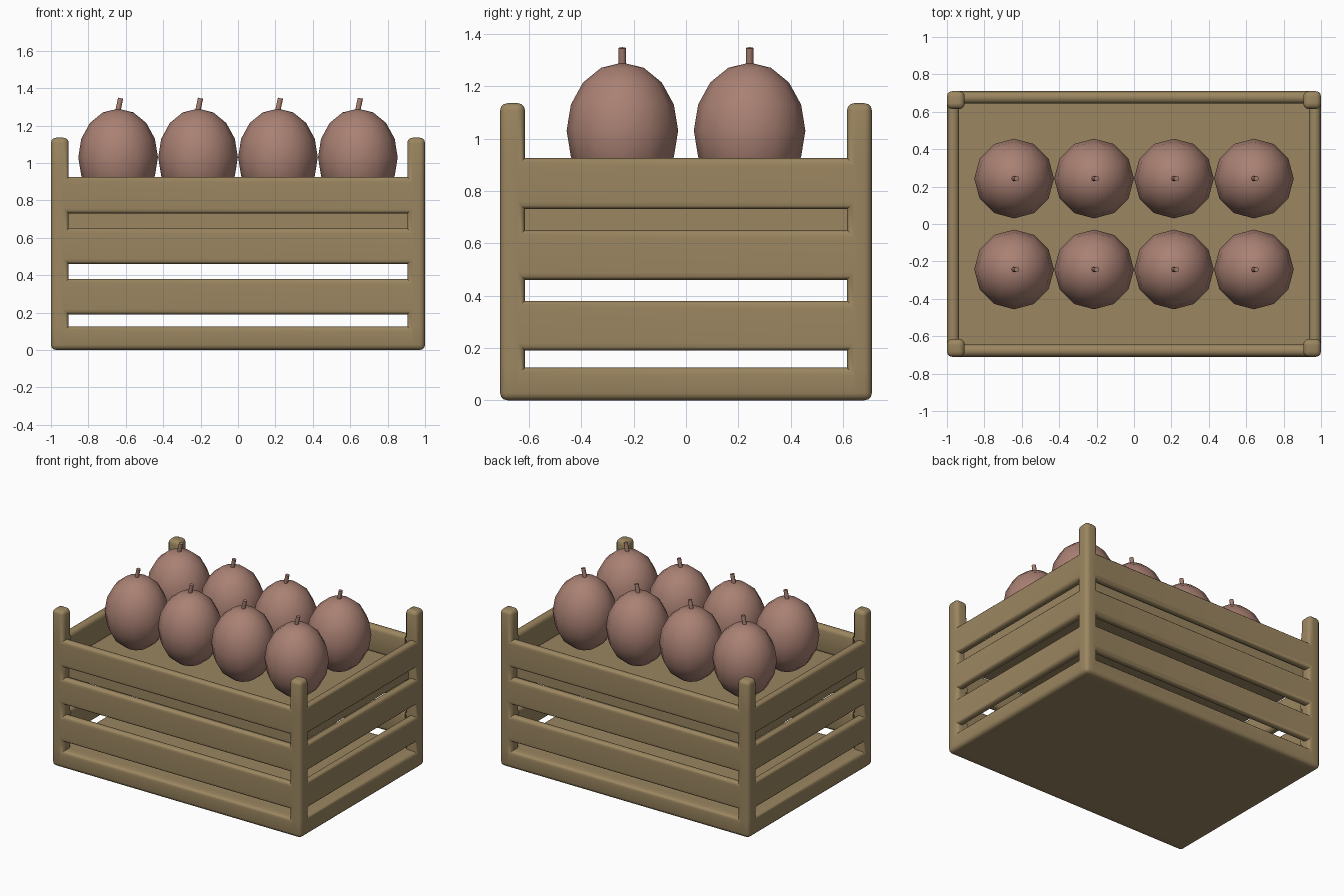
import bpy, bmesh, math
from mathutils import Matrix

if "Cube" in bpy.data.objects:
    bpy.data.objects.remove(bpy.data.objects["Cube"])


def material(name, rgb):
    m = bpy.data.materials.new(name)
    m.diffuse_color = (*rgb, 1)
    m.use_nodes = True
    m.node_tree.nodes["Principled BSDF"].inputs["Base Color"].default_value = m.diffuse_color
    return m


wood = material("wood", (0.328, 0.238, 0.117))
fruit_skin = material("fruit_skin", (0.40, 0.218, 0.172))


def add_object(name, bm, mat, angle):
    mesh = bpy.data.meshes.new(name)
    bm.to_mesh(mesh)
    bm.free()
    mesh.materials.append(mat)
    ob = bpy.data.objects.new(name, mesh)
    bpy.context.collection.objects.link(ob)
    bpy.ops.object.select_all(action='DESELECT')
    ob.select_set(True)
    bpy.context.view_layer.objects.active = ob
    bpy.ops.object.shade_smooth_by_angle(angle=math.radians(angle))
    return ob


# Crate frame: solid cells between break planes give one welded body
XS = [-1, -0.935, -0.905, 0.905, 0.935, 1]
YS = [-0.71, -0.645, -0.615, 0.615, 0.645, 0.71]
ZS = [0, 0.125, 0.19, 0.38, 0.46, 0.65, 0.73, 0.925, 1.135]


def solid(i, j, k):
    if not (0 <= i < 5 and 0 <= j < 5 and 0 <= k < 8):
        return False
    base = k == 0
    post = i != 2 and j != 2
    slat = k in (2, 4, 6) and (i in (0, 4) or j in (0, 4))
    return base or post or slat


bm = bmesh.new()
cache = {}


def vert(i, j, k):
    if (i, j, k) not in cache:
        cache[i, j, k] = bm.verts.new((XS[i], YS[j], ZS[k]))
    return cache[i, j, k]


for i in range(5):
    for j in range(5):
        for k in range(8):
            if not solid(i, j, k):
                continue
            for axis in range(3):
                for side in (0, 1):
                    n = [i, j, k]
                    n[axis] += 1 if side else -1
                    if solid(*n):
                        continue
                    u, v = (axis + 1) % 3, (axis + 2) % 3
                    loop = []
                    for a, b in ((0, 0), (1, 0), (1, 1), (0, 1)):
                        c = [i, j, k]
                        c[axis] += side
                        c[u] += a
                        c[v] += b
                        loop.append(vert(*c))
                    bm.faces.new(loop if side else loop[::-1])

bmesh.ops.dissolve_limit(bm, angle_limit=0.01, verts=bm.verts[:], edges=bm.edges[:])
bm.normal_update()
# Round the outward edges only
convex = [e for e in bm.edges
          if len(e.link_faces) == 2 and e.calc_face_angle_signed() > 0.5]
bmesh.ops.bevel(bm, geom=convex, offset=0.028, offset_type='OFFSET', segments=3,
                profile=0.5, affect='EDGES', clamp_overlap=True)
add_object("crate_frame", bm, wood, 35)

# Raised floor that carries the fruit
bm = bmesh.new()
bmesh.ops.create_cube(bm, size=1, matrix=Matrix.Translation((0, 0, 0.6925))
                      @ Matrix.Diagonal((1.872, 1.292, 0.105, 1)))
add_object("raised_floor", bm, wood, 30)

# Two rows of four fruits with leaning stems
for row, y in enumerate((-0.243, 0.243)):
    for col in range(4):
        x = -0.641 + col * 0.4273
        bm = bmesh.new()
        bmesh.ops.create_uvsphere(bm, u_segments=12, v_segments=8, radius=1,
                                  matrix=Matrix.Translation((x, y, 1.03))
                                  @ Matrix.Diagonal((0.213, 0.213, 0.26, 1)))
        add_object(f"fruit_{row}_{col}", bm, fruit_skin, 60)
        bm = bmesh.new()
        bmesh.ops.create_cone(bm, cap_ends=True, segments=8, radius1=0.014,
                              radius2=0.014, depth=0.09,
                              matrix=Matrix.Translation((x + 0.004, y, 1.302))
                              @ Matrix.Rotation(math.radians(12), 4, 'Y'))
        add_object(f"stem_{row}_{col}", bm, fruit_skin, 50)
